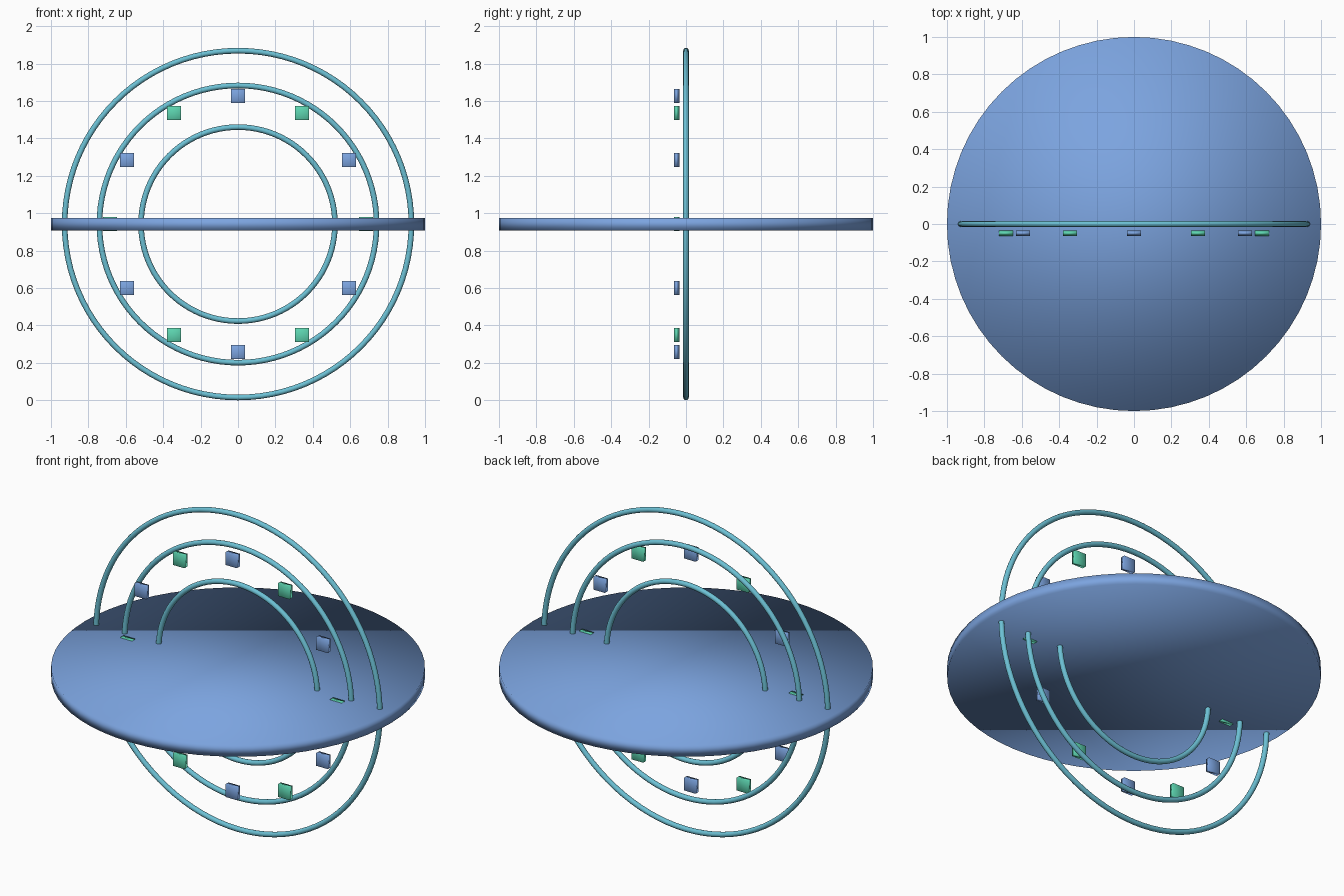
import bpy
from math import cos, sin, pi

cube = bpy.data.objects.get("Cube")
if cube:
    bpy.data.objects.remove(cube, do_unlink=True)

CENTER_Z = 0.942


def material(name, color):
    mat = bpy.data.materials.new(name)
    mat.use_nodes = True
    mat.diffuse_color = (*color, 1)
    mat.node_tree.nodes["Principled BSDF"].inputs["Base Color"].default_value = (*color, 1)
    return mat


blue = material("soft blue", (0.20, 0.37, 0.74))
teal = material("teal", (0.15, 0.53, 0.66))
green = material("mint green", (0.11, 0.67, 0.44))


def finish(name, mat):
    # Fully smooth shading, including around the rims and box corners
    obj = bpy.context.object
    obj.name = name
    obj.data.materials.append(mat)
    bpy.ops.object.shade_smooth()
    return obj


# Large flat disc
bpy.ops.mesh.primitive_cylinder_add(vertices=64, radius=1, depth=0.067,
                                    location=(0, 0, CENTER_Z))
finish("disc", blue)

# Three concentric upright rings
for name, radius in (("outer", 0.927), ("middle", 0.741), ("inner", 0.5185)):
    bpy.ops.mesh.primitive_torus_add(major_radius=radius, minor_radius=0.015,
                                     major_segments=96, minor_segments=12,
                                     location=(0, 0, CENTER_Z),
                                     rotation=(pi / 2, 0, 0))
    finish(name + "_ring", teal)

# Twelve upright plates in a circle, alternating colours
for i in range(12):
    a = i * pi / 6
    bpy.ops.mesh.primitive_cube_add(
        size=1, location=(0.685 * cos(a), -0.05, CENTER_Z + 0.685 * sin(a)))
    plate = finish(f"marker_plate_{i + 1}", blue if i % 2 else green)
    plate.scale = (0.075, 0.028, 0.075)
